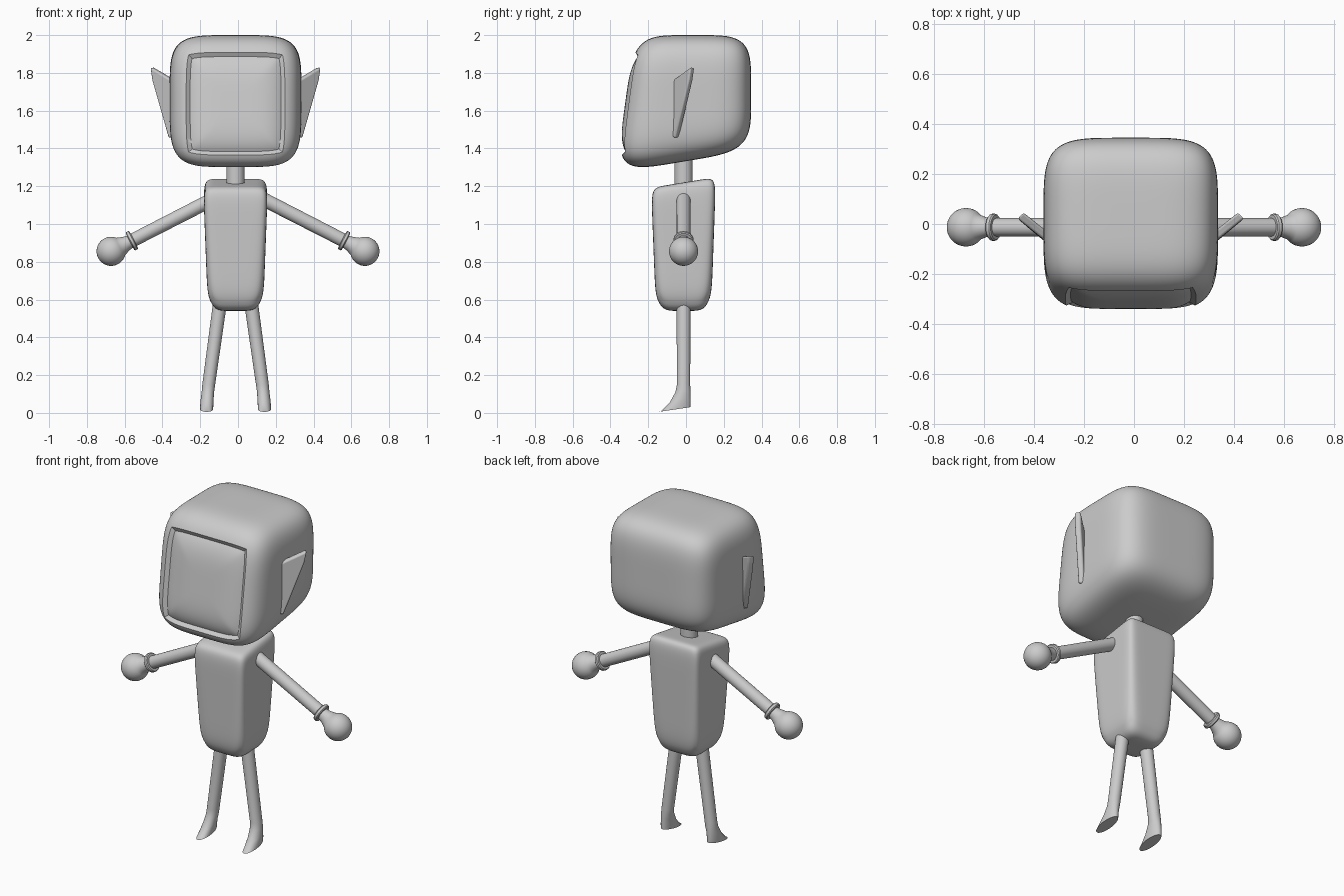
import bpy, bmesh
from math import sin, cos, pi, radians
from mathutils import Vector

if "Cube" in bpy.data.objects:
    bpy.data.objects.remove(bpy.data.objects["Cube"])

CX = -0.013   # body centre line
CY = -0.013


def finish(name, bm, angle=40):
    bmesh.ops.recalc_face_normals(bm, faces=bm.faces[:])
    me = bpy.data.meshes.new(name)
    bm.to_mesh(me)
    bm.free()
    ob = bpy.data.objects.new(name, me)
    bpy.context.collection.objects.link(ob)
    bpy.ops.object.select_all(action='DESELECT')
    ob.select_set(True)
    bpy.context.view_layer.objects.active = ob
    bpy.ops.object.shade_smooth_by_angle(angle=radians(angle))
    return ob


def rounded_block(power, cuts=39):
    """Gridded cube of half-size 1 pulled into a rounded block; power(z) sets roundness."""
    bm = bmesh.new()
    bmesh.ops.create_cube(bm, size=2)
    bmesh.ops.subdivide_edges(bm, edges=bm.edges[:], cuts=cuts, use_grid_fill=True)
    front = [f for f in bm.faces if f.calc_center_median().y < -0.999
             and abs(f.calc_center_median().x) < 0.8 and abs(f.calc_center_median().z) < 0.8]
    for v in bm.verts:
        k = power(v.co.z)
        v.co /= sum(abs(c) ** k for c in v.co) ** (1 / k)
    return bm, front


def loft(name, rings, angle=40):
    """Skin a list of point rings and cap both ends."""
    bm = bmesh.new()
    vs = [[bm.verts.new(p) for p in r] for r in rings]
    n = len(vs[0])
    for a, b in zip(vs, vs[1:]):
        for i in range(n):
            bm.faces.new((a[i], a[(i + 1) % n], b[(i + 1) % n], b[i]))
    bm.faces.new(vs[0])
    bm.faces.new(vs[-1])
    return finish(name, bm, angle)


def lathe(name, start, axis, profile, n=32):
    """Turn a (distance, radius) profile about an axis lying in the xz plane."""
    start, axis = Vector(start), Vector(axis).normalized()
    u = Vector((0, 1, 0))
    w = axis.cross(u)
    loft(name, [[start + axis * t + (u * cos(2 * pi * i / n) + w * sin(2 * pi * i / n)) * r
                 for i in range(n)] for t, r in profile])


# head with slanted face and sunken, bulging face plate
bm, plate = rounded_block(lambda z: 4.6)
for v in bm.verts:
    x, y, z = v.co
    v.co = (CX + 0.349 * x,
            0.01 + 0.335 * y + 0.05 * z * (1 - y) / 2,
            1.665 + 0.335 * z + 0.06 * y * (1 - z) / 2)
bmesh.ops.recalc_face_normals(bm, faces=bm.faces[:])
bmesh.ops.inset_region(bm, faces=plate, thickness=0.012, depth=-0.028, use_even_offset=True)
for v in {v for f in plate for v in f.verts}:
    d = min(1, max(abs(v.co.x - CX) / 0.255, abs(v.co.z - 1.64) / 0.27))
    v.co.y -= 0.026 * (1 - d ** 4)
finish("head", bm)

# torso, tapered down, top sloping to the front
bm, _ = rounded_block(lambda z: 7.5 + 2.5 * z, 29)
for v in bm.verts:
    x, y, z = v.co
    s = 0.159 * (1 + 0.08 * z)
    v.co = (CX + s * x, CY + s * y, 0.88 + 0.34 * z + 0.028 * y * (1 + z) / 2)
finish("torso", bm)

# neck
lathe("neck", (CX, CY, 1.15), (0, 0, 1), [(0, 0.048), (0.25, 0.048)])

# hand profile: wrist flare running into a ball
hand = [(0.50, 0.034), (0.53, 0.039), (0.548, 0.046)]
hand += [(0.62 - 0.077 * cos(a), 0.077 * sin(a)) for a in
         [pi * (0.23 + 0.76 * i / 18) for i in range(19)]]
cuff = [(0.485, 0.03), (0.485, 0.049), (0.49, 0.054), (0.503, 0.054), (0.508, 0.049), (0.508, 0.03)]

for s, side in ((-1, "left"), (1, "right")):
    # arm, cuff and hand share one axis
    start, axis = (0.12 * s, CY, 1.138), (0.89 * s, 0, -0.456)
    lathe(side + "_arm", start, axis, [(0, 0.037), (0.505, 0.036)])
    lathe(side + "_cuff", start, axis, cuff)
    lathe(side + "_hand", start, axis, hand)

    # leg ending in a wedge foot: x, y, z, radius x, radius y, slope in y
    rows = [(0.082, -0.013, 0.585, 0.037, 0.037, 0), (0.142, -0.013, 0.15, 0.034, 0.035, 0),
            (0.146, -0.016, 0.115, 0.033, 0.040, 0.15), (0.150, -0.032, 0.075, 0.034, 0.056, 0.4),
            (0.153, -0.054, 0.032, 0.035, 0.079, 0.3), (0.153, -0.060, 0.018, 0.034, 0.084, 0.15)]
    loft(side + "_leg", [[(CX + s * (x + rx * cos(2 * pi * i / 24)), y + ry * sin(2 * pi * i / 24),
                           z + k * ry * sin(2 * pi * i / 24)) for i in range(24)]
                         for x, y, z, rx, ry, k in rows], 50)

    # ear: thin pointed plate turned 45 degrees
    outline = [(0.442, 0.035, 1.83), (0.432, 0.025, 1.76), (0.345, -0.048, 1.455),
               (0.30, -0.08, 1.47), (0.30, -0.08, 1.745)]
    bm = bmesh.new()
    rim = [[bm.verts.new((CX + s * (x + t), y - t, z)) for x, y, z in outline]
           for t in (-0.012, 0.012)]
    for r in rim:
        bm.faces.new(r)
    for i in range(5):
        j = (i + 1) % 5
        bm.faces.new((rim[0][i], rim[0][j], rim[1][j], rim[1][i]))
    ear = finish(side + "_ear", bm)
    bev = ear.modifiers.new("Bevel", 'BEVEL')
    bev.width, bev.segments = 0.009, 3
